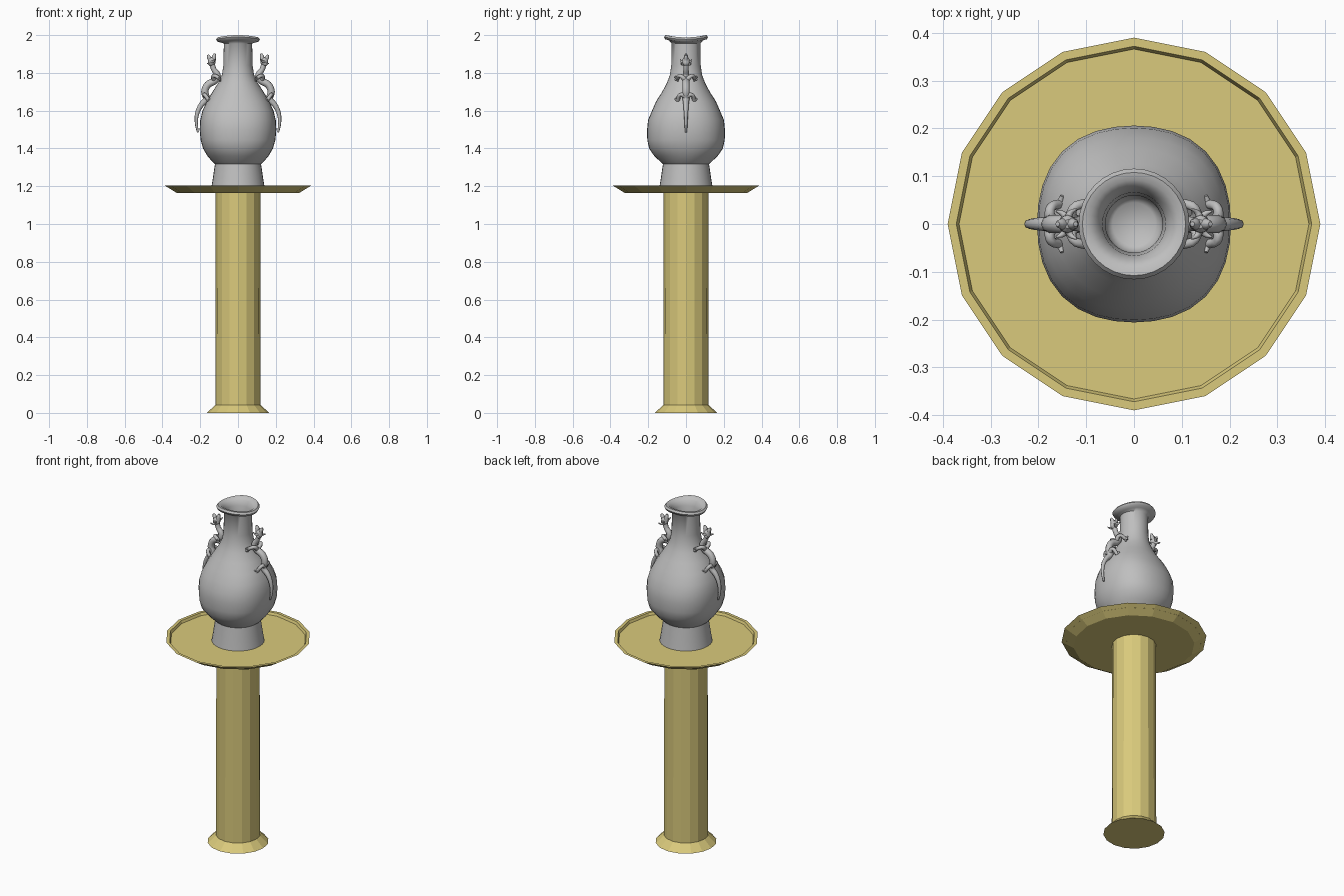
import bpy, bmesh, math
from math import sin, cos, pi


def material(name, rgb):
    m = bpy.data.materials.new(name)
    m.diffuse_color = (*rgb, 1)
    return m


GOLD = material("pale gold", (0.70, 0.59, 0.20))
GREY = material("stone grey", (0.52, 0.52, 0.52))


def lathe(name, profile, sides, mat, shape=None):
    """Stack closed rings of (rx, ry, z), capped at both ends."""
    bm = bmesh.new()
    rings = []
    for rx, ry, z in profile:
        ring = []
        for i in range(sides):
            a = 2 * pi * i / sides
            x, y, h = rx * cos(a), ry * sin(a), z
            if shape:
                x, y, h = shape(x, y, h, a)
            ring.append(bm.verts.new((x, y, h)))
        rings.append(ring)
    for a, b in zip(rings, rings[1:]):
        for i in range(sides):
            j = (i + 1) % sides
            bm.faces.new((a[i], a[j], b[j], b[i]))
    bm.faces.new(rings[0][::-1])
    bm.faces.new(rings[-1])
    me = bpy.data.meshes.new(name)
    bm.to_mesh(me)
    bm.free()
    me.materials.append(mat)
    ob = bpy.data.objects.new(name, me)
    bpy.context.collection.objects.link(ob)
    return ob


def select_only(ob):
    bpy.ops.object.select_all(action='DESELECT')
    ob.select_set(True)
    bpy.context.view_layer.objects.active = ob


def smooth(ob, angle):
    select_only(ob)
    bpy.ops.object.shade_smooth_by_angle(angle=math.radians(angle))


# Pedestal column with flared foot, and the shallow tray on top (flat faces)
lathe("pedestal_column", [(r, r, z) for r, z in
      [(0.165, 0), (0.12, 0.042), (0.118, 1.17)]], 16, GOLD)
lathe("tray", [(r, r, z) for r, z in
      [(0.325, 1.165), (0.39, 1.205), (0.372, 1.205), (0.366, 1.19)]], 16, GOLD)


# Vase: a slightly square belly and a wavy lip
def vase_shape(x, y, z, a):
    if 1.36 < z < 1.7:
        k = 1 + 0.045 * sin(2 * a) ** 2 * min(1, (1.7 - z) / 0.1)
        x, y = x * k, y * k
    if z > 1.965:
        z -= 0.012 * cos(a) ** 2
    return x, y, z


vase = lathe("vase", [
    (0.142, 0.142, 1.188), (0.135, 0.135, 1.23), (0.122, 0.122, 1.318),
    (0.134, 0.134, 1.328), (0.162, 0.168, 1.36), (0.185, 0.195, 1.40),
    (0.198, 0.205, 1.445), (0.203, 0.206, 1.50), (0.200, 0.201, 1.55),
    (0.188, 0.180, 1.60), (0.165, 0.158, 1.65), (0.135, 0.126, 1.70),
    (0.103, 0.100, 1.75), (0.085, 0.085, 1.79), (0.077, 0.078, 1.84),
    (0.075, 0.076, 1.955), (0.090, 0.090, 1.972), (0.110, 0.110, 1.978),
    (0.116, 0.116, 1.990), (0.108, 0.108, 2.0), (0.092, 0.092, 1.998),
    (0.078, 0.078, 1.985), (0.066, 0.066, 1.955), (0.060, 0.060, 1.88),
    (0.058, 0.058, 1.78), (0.045, 0.045, 1.765)], 32, GREY, vase_shape)
smooth(vase, 50)


# Dragon handles: each one a bundle of tapered tubes (x, y, z, radius)
def dragon(name, side):
    tubes = [
        # body from tail tip to neck
        [(0.212, 0, 1.485, 0.005), (0.220, 0, 1.53, 0.008),
         (0.216, 0, 1.585, 0.011), (0.195, 0, 1.63, 0.014),
         (0.168, 0, 1.662, 0.018), (0.176, 0, 1.70, 0.019),
         (0.160, 0, 1.737, 0.019), (0.122, 0, 1.760, 0.019),
         (0.108, 0, 1.785, 0.017), (0.128, 0, 1.818, 0.014),
         (0.137, 0, 1.845, 0.014)],
        # skull and the two jaws
        [(0.135, 0, 1.835, 0.010), (0.139, 0, 1.850, 0.020),
         (0.139, 0, 1.870, 0.019), (0.137, 0, 1.882, 0.010)],
        [(0.145, 0, 1.868, 0.014), (0.155, 0, 1.885, 0.010),
         (0.160, 0, 1.895, 0.005)],
        [(0.130, 0, 1.868, 0.014), (0.126, 0, 1.888, 0.011),
         (0.122, 0, 1.902, 0.005)],
    ]
    for w in (-1, 1):
        # horns and mane spikes
        tubes += [
            [(0.140, 0.010 * w, 1.858, 0.009), (0.132, 0.024 * w, 1.860, 0.006),
             (0.120, 0.031 * w, 1.872, 0.002)],
            [(0.138, 0.010 * w, 1.848, 0.009), (0.150, 0.022 * w, 1.846, 0.006),
             (0.163, 0.027 * w, 1.850, 0.002)],
        ]
        # front and hind legs, each with three toes
        for hip, knee, foot in (
                ((0.125, 1.758), (0.128, 0.032, 1.785), (0.098, 0.044, 1.772)),
                ((0.170, 1.672), (0.176, 0.030, 1.685), (0.155, 0.042, 1.655))):
            fx, fy, fz = foot
            tubes.append([(hip[0], 0, hip[1], 0.014),
                          (knee[0], knee[1] * w, knee[2], 0.010),
                          (fx, fy * w, fz, 0.010)])
            for dy, dz in ((0.017, 0.008), (0.015, -0.010), (0.0, -0.017)):
                tubes.append([(fx, fy * w, fz, 0.008),
                              (fx - 0.004, (fy + dy) * w, fz + dz, 0.004)])
    cu = bpy.data.curves.new(name, 'CURVE')
    cu.dimensions = '3D'
    cu.bevel_depth = 1
    cu.bevel_resolution = 2
    cu.resolution_u = 4
    cu.use_fill_caps = True
    for pts in tubes:
        sp = cu.splines.new('BEZIER')
        sp.bezier_points.add(len(pts) - 1)
        for bp, (x, y, z, r) in zip(sp.bezier_points, pts):
            bp.co = (x * side, y, z)
            bp.radius = r
            bp.handle_left_type = bp.handle_right_type = 'AUTO'
    cu.materials.append(GREY)
    ob = bpy.data.objects.new(name, cu)
    bpy.context.collection.objects.link(ob)
    select_only(ob)
    bpy.ops.object.convert(target='MESH')
    smooth(bpy.context.view_layer.objects.active, 60)


dragon("dragon_handle_right", 1)
dragon("dragon_handle_left", -1)
